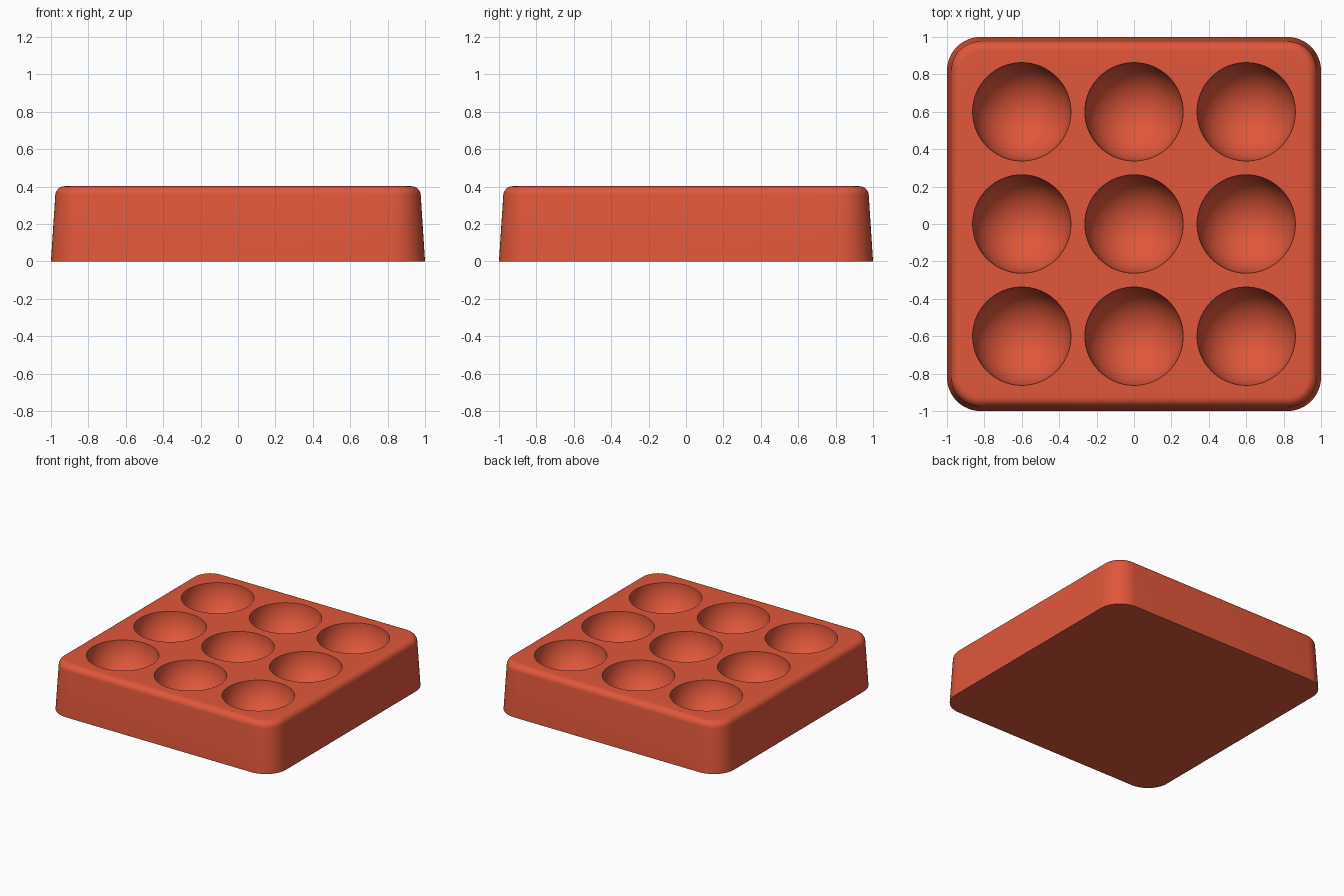
import bpy
import bmesh
from math import sin, cos, pi, radians

cube = bpy.data.objects.get("Cube")
if cube:
    bpy.data.objects.remove(cube, do_unlink=True)

HEIGHT = 0.402
CORNER = 0.18
CUP_RADIUS = 0.263
CUP_SPACING = 0.6

terracotta = bpy.data.materials.new("terracotta red")
terracotta.use_nodes = True
colour = (0.75, 0.095, 0.043, 1)
terracotta.diffuse_color = colour
terracotta.node_tree.nodes["Principled BSDF"].inputs["Base Color"].default_value = colour


def rounded_square(half, radius, z, steps=12):
    """Counter-clockwise outline with rounded corners."""
    points = []
    for quarter in range(4):
        mid = pi / 4 + quarter * pi / 2
        cx = (half - radius) * (1 if cos(mid) > 0 else -1)
        cy = (half - radius) * (1 if sin(mid) > 0 else -1)
        for i in range(steps + 1):
            a = (quarter + i / steps) * pi / 2
            points.append((cx + radius * cos(a), cy + radius * sin(a), z))
    return points


def circle(x, y, radius, z, count=64):
    return [(x + radius * cos(2 * pi * i / count),
             y + radius * sin(2 * pi * i / count), z) for i in range(count)]


def loft(bm, outlines):
    """Skin a stack of outlines from bottom to top and cap both ends."""
    rings = [[bm.verts.new(p) for p in outline] for outline in outlines]
    for low, high in zip(rings, rings[1:]):
        for i in range(len(low)):
            j = (i + 1) % len(low)
            bm.faces.new((low[i], low[j], high[j], high[i]))
    bm.faces.new(rings[0][::-1])
    bm.faces.new(rings[-1])


def make_object(name, bm):
    mesh = bpy.data.meshes.new(name)
    bm.to_mesh(mesh)
    bm.free()
    mesh.materials.append(terracotta)
    obj = bpy.data.objects.new(name, mesh)
    bpy.context.collection.objects.link(obj)
    return obj


# Tapered block with a rounded top edge
fillet = 0.05
profile = [(0, 0)]
for i in range(9):
    a = radians(4) + (pi / 2 - radians(4)) * i / 8
    profile.append((0.023 + fillet * (1 - cos(a)), HEIGHT - fillet * (1 - sin(a))))
bm = bmesh.new()
loft(bm, [rounded_square(1 - inset, CORNER - inset, z) for inset, z in profile])
tray = make_object("tray", bm)

# Nine hemispherical hollows
bm = bmesh.new()
for column in (-1, 0, 1):
    for row in (-1, 0, 1):
        x, y = column * CUP_SPACING, row * CUP_SPACING
        bowl = []
        for i in range(1, 21):
            a = pi / 2 * i / 20
            bowl.append(circle(x, y, CUP_RADIUS * sin(a), HEIGHT - CUP_RADIUS * cos(a)))
        bowl.append(circle(x, y, CUP_RADIUS, HEIGHT + 0.1))
        loft(bm, bowl)
cutter = make_object("hollow_cutter", bm)
cutter.hide_render = True

cut = tray.modifiers.new("hollows", "BOOLEAN")
cut.operation = "DIFFERENCE"
cut.solver = "EXACT"
cut.object = cutter

bpy.ops.object.select_all(action="DESELECT")
tray.select_set(True)
bpy.context.view_layer.objects.active = tray
bpy.ops.object.modifier_apply(modifier=cut.name)
bpy.data.objects.remove(cutter, do_unlink=True)
bpy.ops.object.shade_smooth_by_angle(angle=radians(35))
